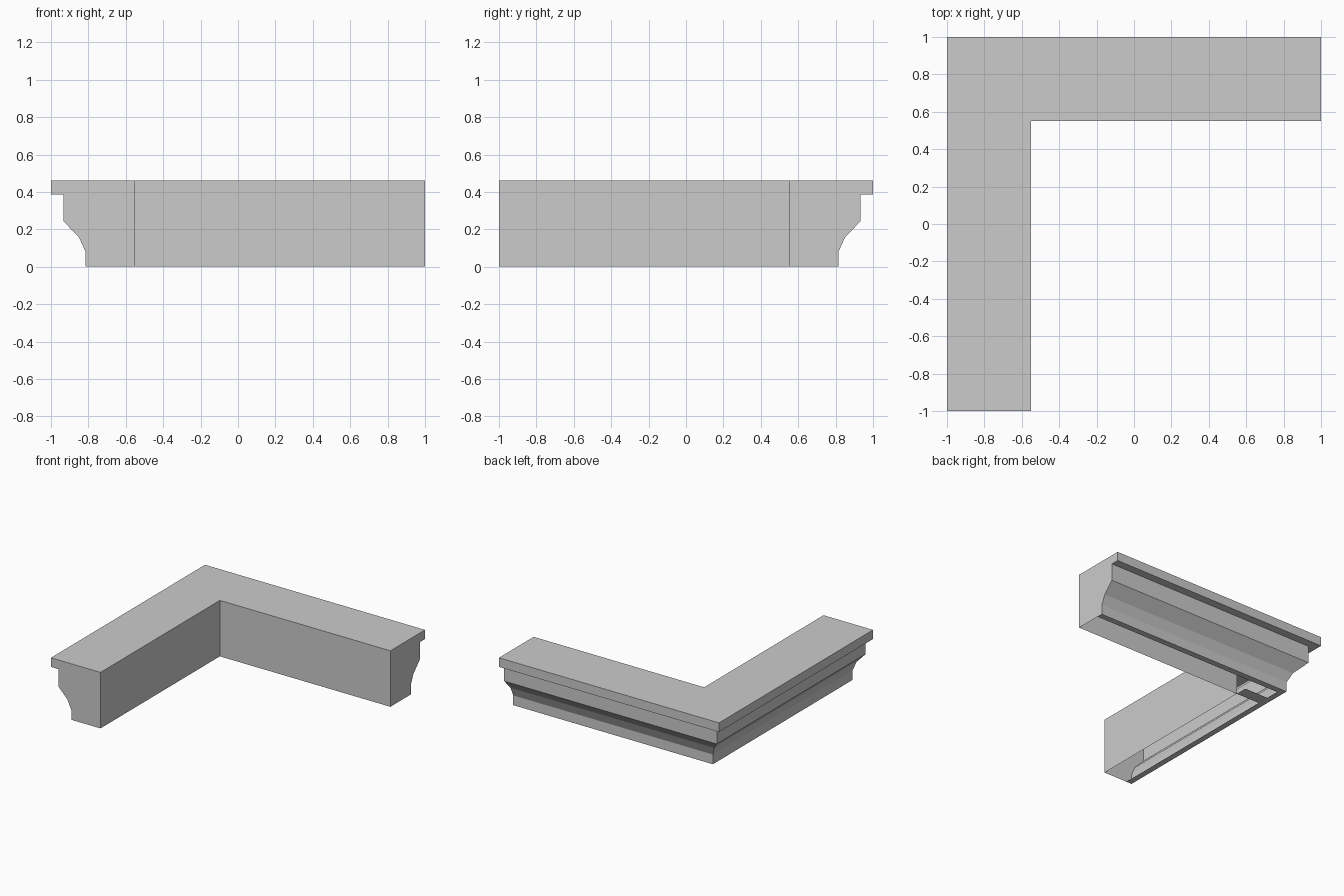
import bpy, bmesh

if "Cube" in bpy.data.objects:
    bpy.data.objects.remove(bpy.data.objects["Cube"])

# Cornice section: (distance in from the outer edge, height); underside stays open past a narrow lip
profile = [(0.45, 0), (0.45, 0.46), (0, 0.46), (0, 0.385), (0.067, 0.385),
           (0.067, 0.243), (0.15, 0.157), (0.185, 0.08), (0.185, 0), (0.235, 0)]


def make_object(name, bm):
    mesh = bpy.data.meshes.new(name)
    bm.to_mesh(mesh)
    bm.free()
    obj = bpy.data.objects.new(name, mesh)
    bpy.context.collection.objects.link(obj)
    return obj


# Mitred L-shaped moulding: front end, corner, right end
bm = bmesh.new()
stations = [lambda d: (-1 + d, -1), lambda d: (-1 + d, 1 - d), lambda d: (1, 1 - d)]
rings = [[bm.verts.new((*place(d), z)) for d, z in profile] for place in stations]
for a, b in zip(rings, rings[1:]):
    for i in range(len(profile) - 1):
        bm.faces.new((a[i], a[i + 1], b[i + 1], b[i]))

# Closed ends
bm.faces.new(rings[0][:-1])
bm.faces.new(rings[-1][:-1][::-1])
bmesh.ops.recalc_face_normals(bm, faces=bm.faces)
make_object("corner_cornice", bm)

# Cross strip under the corner
bm = bmesh.new()
corners = [(-0.765, 0.55), (-0.765, 0.65), (-0.55, 0.65), (-0.55, 0.55)]
bm.faces.new([bm.verts.new((x, y, 0)) for x, y in corners])
make_object("corner_underside_strip", bm)
